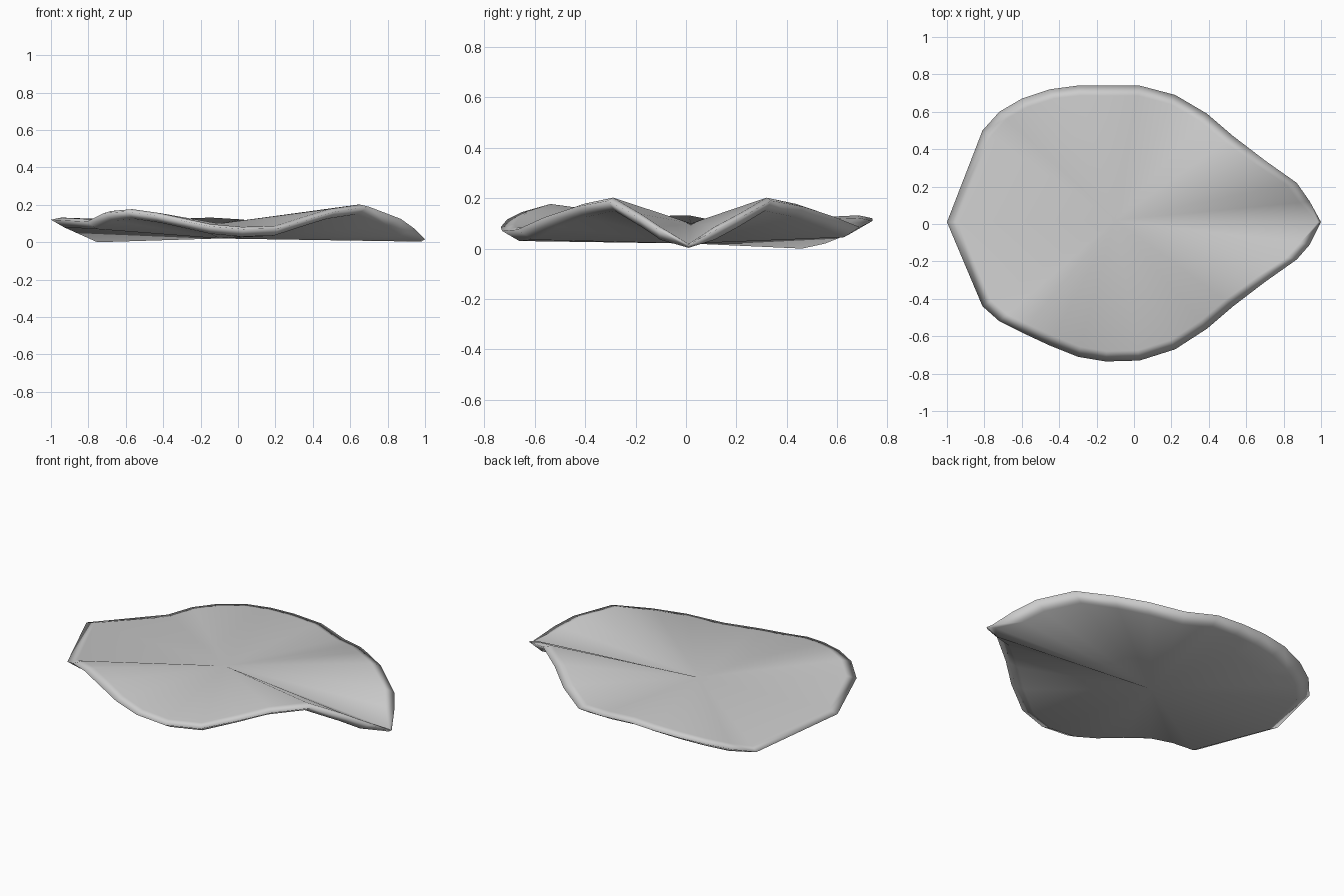
import bpy
import bmesh
from mathutils import Vector

default_cube = bpy.data.objects.get("Cube")
if default_cube:
    bpy.data.objects.remove(default_cube, do_unlink=True)


def make_material(name, colour):
    material = bpy.data.materials.new(name)
    material.use_nodes = True
    material.diffuse_color = colour
    material.node_tree.nodes["Principled BSDF"].inputs["Base Color"].default_value = colour
    return material


# Rim stations from the blunt end to the pointed end: x, back y, back z, front y, front z
stations = [
    (-.81, .5, .03, -.44, .11),
    (-.72, .6, .06, -.52, .155),
    (-.6, .67, .085, -.58, .165),
    (-.45, .72, .105, -.65, .145),
    (-.3, .74, .115, -.71, .115),
    (-.15, .74, .12, -.735, .085),
    (.03, .74, .11, -.73, .07),
    (.22, .69, .085, -.67, .075),
    (.39, .59, .125, -.56, .125),
    (.53, .47, .165, -.44, .165),
    (.7, .34, .19, -.31, .19),
    (.87, .22, .125, -.19, .125),
    (.94, .12, .075, -.11, .075),
]
blunt_tip = Vector((-1, .01, .12))
sharp_tip = Vector((1, .01, .015))
back_edge = [Vector((x, yb, zb)) for x, yb, zb, yf, zf in stations]
front_edge = [Vector((x, yf, zf)) for x, yb, zb, yf, zf in stations]
rim = [blunt_tip] + front_edge + [sharp_tip] + back_edge[::-1]

top_centre = Vector((-.1, .02, .1))
bottom_centre = Vector((-.1, .02, .02))


def inset_ring(points, distance, lift):
    """Move each rim point towards the centre and up or down, less so at the sharp tip."""
    ring = []
    for p in points:
        inward = Vector((top_centre.x - p.x, top_centre.y - p.y, 0)).normalized()
        taper = .3 if p is sharp_tip else 1
        q = p + inward * distance * taper + Vector((0, 0, lift * taper))
        q.z = max(q.z, 0)
        ring.append(q)
    return ring


def build_leaf(name, material):
    bm = bmesh.new()
    loops = [
        [bm.verts.new(p) for p in ring]
        for ring in (inset_ring(rim, .055, .012), rim, inset_ring(rim, .07, -.04))
    ]
    top = bm.verts.new(top_centre)
    bottom = bm.verts.new(bottom_centre)
    count = len(rim)
    for i in range(count):
        j = (i + 1) % count
        # Fans across the upper and lower surfaces
        bm.faces.new((top, loops[0][i], loops[0][j]))
        bm.faces.new((bottom, loops[-1][j], loops[-1][i]))
        # Rounded lip
        for upper, lower in zip(loops, loops[1:]):
            bm.faces.new((upper[i], lower[i], lower[j], upper[j]))
    for face in bm.faces:
        face.smooth = True
    bmesh.ops.recalc_face_normals(bm, faces=bm.faces)
    mesh = bpy.data.meshes.new(name)
    bm.to_mesh(mesh)
    bm.free()
    mesh.materials.append(material)
    leaf = bpy.data.objects.new(name, mesh)
    bpy.context.collection.objects.link(leaf)
    return leaf


build_leaf("folded_leaf", make_material("pale_grey", (.6, .6, .6, 1)))
